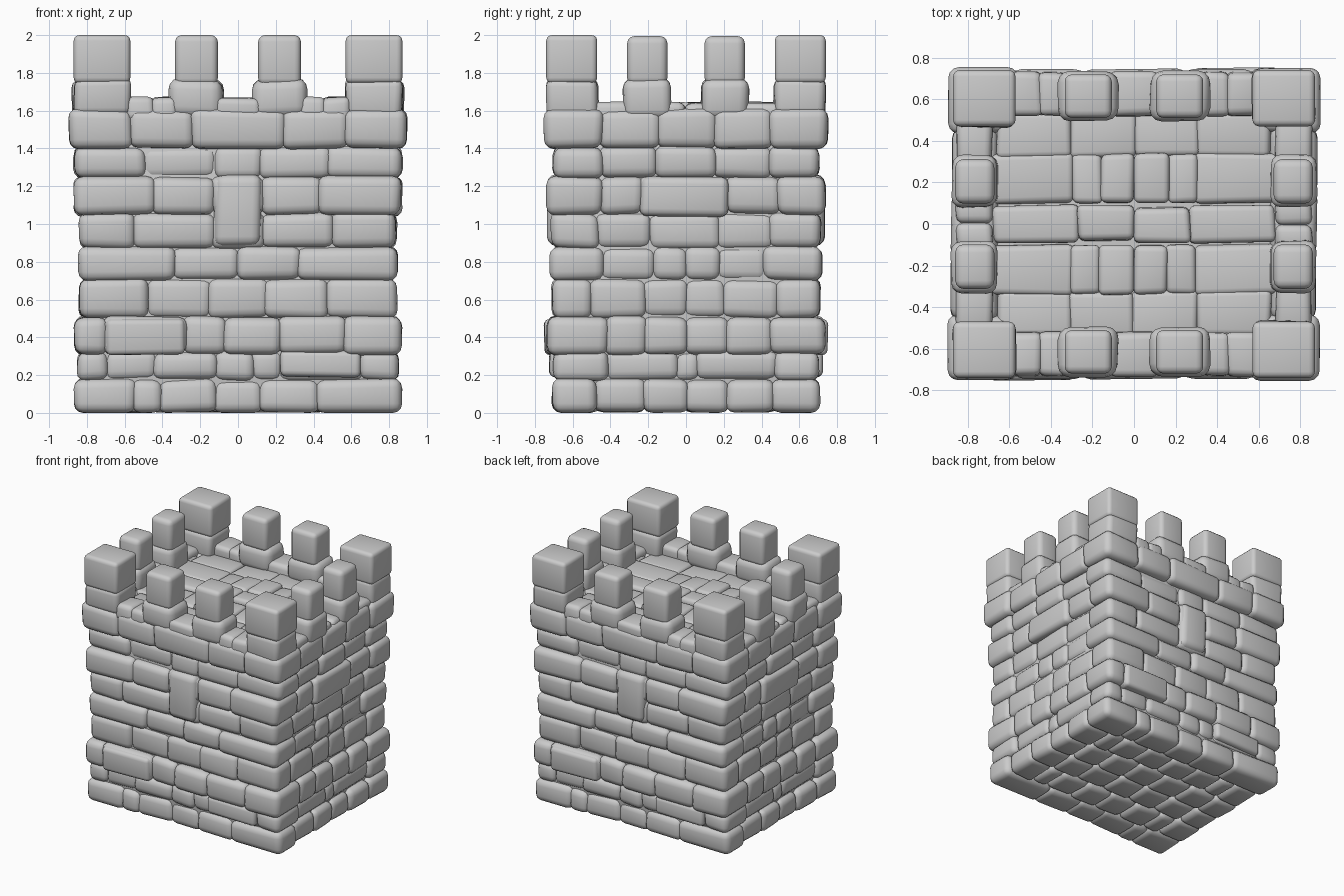
import bpy, bmesh, math, random
from mathutils import Matrix, Vector

if "Cube" in bpy.data.objects:
    bpy.data.objects.remove(bpy.data.objects["Cube"])

random.seed(4)


def stone(bm, x0, x1, y0, y1, z0, z1, bevel=0.05, jitter=0.008):
    """One rounded, slightly irregular stone block."""
    verts = bmesh.ops.create_cube(bm, size=1.0)["verts"]
    for v in verts:
        c = v.co
        v.co = Vector((x0 if c.x < 0 else x1, y0 if c.y < 0 else y1, z0 if c.z < 0 else z1))
        v.co += Vector([random.uniform(-jitter, jitter) for _ in range(3)])
        v.co.z = max(v.co.z, 0.0)
    edges = list({e for v in verts for e in v.link_edges})
    width = min(bevel, 0.36 * min(x1 - x0, y1 - y0, z1 - z0))
    bmesh.ops.bevel(bm, geom=edges, offset=width, segments=3, profile=0.5,
                    affect='EDGES', clamp_overlap=True)


def finish(bm, name, turn=True):
    """Add the copy turned half way round, then make a smooth shaded object."""
    if turn:
        geo = bmesh.ops.duplicate(bm, geom=bm.verts[:] + bm.edges[:] + bm.faces[:])["geom"]
        bmesh.ops.rotate(bm, verts=[g for g in geo if isinstance(g, bmesh.types.BMVert)],
                         cent=(0, 0, 0), matrix=Matrix.Rotation(math.pi, 3, 'Z'))
    bmesh.ops.recalc_face_normals(bm, faces=bm.faces[:])
    mesh = bpy.data.meshes.new(name)
    bm.to_mesh(mesh)
    bm.free()
    ob = bpy.data.objects.new(name, mesh)
    bpy.context.collection.objects.link(ob)
    bpy.ops.object.select_all(action='DESELECT')
    ob.select_set(True)
    bpy.context.view_layer.objects.active = ob
    bpy.ops.object.shade_smooth_by_angle(angle=math.radians(50))


# Courses: bottom, top, half width, half depth, front joints, side joints
courses = [
    (0.00, 0.18, .865, .705, (-.55, -.41, -.12, .12, .42), (-.48, -.22, 0, .22, .46)),
    (0.17, 0.33, .85, .705, (-.70, -.44, -.12, .08, .22, .65), (-.42, -.05, .06, .48)),
    (0.31, 0.51, .87, .74, (-.70, -.28, -.07, .22, .56), (-.42, -.22, 0, .22, .45)),
    (0.50, 0.71, .845, .71, (-.48, -.15, .15, .47), (-.50, -.22, 0, .20, .48)),
    (0.70, 0.88, .845, .72, (-.34, .0, .32), (-.44, -.17, 0, .17, .42)),
    (0.87, 1.06, .84, .715, (-.55, -.13, .13, .50), (-.47, -.19, .17, .45)),
    (1.05, 1.25, .865, .735, (-.45, -.13, .13, .43), (-.45, -.24, .22, .49)),
    (1.24, 1.41, .87, .705, (-.50, -.12, .12, .48), (-.45, -.16, .15, .45)),
    (1.40, 1.61, .895, .75, (-.57, -.24, .24, .57), (-.45, -.15, .15, .45)),
]
D = 0.24
lap = 0.012

# Wall stones: corners, front and right faces (the other half is turned)
bm = bmesh.new()
for z0, z1, hx, hy, f, s in courses:
    stone(bm, -hx, f[0] + lap, -hy, min(-s[-1], -.4) + lap, z0, z1)
    stone(bm, f[-1] - lap, hx, -hy, min(s[0], -.4) + lap, z0, z1)
    for a, b in zip(f, f[1:]):
        p = random.uniform(0.0, 0.025)
        stone(bm, a - lap, b + lap, -hy + p, -hy + D, z0, z1)
    for a, b in zip(s, s[1:]):
        p = random.uniform(0.0, 0.025)
        stone(bm, hx - D, hx - p, a - lap, b + lap, z0, z1)
# Tall key stone on the front and proud stones
stone(bm, -.125, .125, -.735, -.55, .88, 1.26)
stone(bm, -.70, -.28, -.75, -.55, .31, .50, 0.03)
stone(bm, .22, .65, -.725, -.52, .19, .33, 0.03)
stone(bm, .65, .87, -.24, .22, 1.04, 1.25, 0.04)
finish(bm, "wall_stones")

# Solid core filling the joints
bm = bmesh.new()
stone(bm, -.805, .805, -.67, .67, .05, 1.56, 0.03, 0)
finish(bm, "tower_core", False)

# Underside paving
bm = bmesh.new()
for j, (y0, y1) in enumerate([(-.48, -.23), (-.24, .01)]):
    xs = (-.62, -.38, -.13, .12, .38, .62) if j else (-.62, -.48, -.24, 0, .24, .48, .62)
    for a, b in zip(xs, xs[1:]):
        stone(bm, a, b + .01, y0, y1, random.uniform(0, .015), .15)
finish(bm, "base_paving")

# Roof paving
bm = bmesh.new()
stone(bm, -.68, -.26, -.09, .09, 1.45, 1.62, 0.03)
stone(bm, -.27, .005, -.08, .095, 1.45, 1.645, 0.03)
for x0, x1, t in [(-.70, -.29, 1.605), (-.31, -.16, 1.615), (-.17, .003, 1.63),
                  (-.003, .16, 1.625), (.15, .30, 1.61), (.29, .70, 1.605)]:
    stone(bm, x0, x1, -.34, -.10, 1.45, t, 0.03)
for x0, x1 in [(-.66, -.30), (-.31, .0), (-.01, .31), (.30, .66)]:
    stone(bm, x0, x1, -.54, -.32, 1.45, 1.60, 0.03)
finish(bm, "roof_paving")

# Low parapet between the merlons
bm = bmesh.new()
for x0, x1 in [(-.60, -.44), (-.46, -.32), (-.12, .12), (.32, .46), (.44, .60)]:
    stone(bm, x0, x1, -.73, -.52, 1.54, 1.67, 0.035)
for y0, y1 in [(-.50, -.29), (-.12, .0), (-.01, .12), (.29, .50)]:
    stone(bm, .68, .855, y0, y1, 1.52, 1.645, 0.035)
finish(bm, "parapet")

# Merlons, each a wider base stone below a squared top stone
bm = bmesh.new()
for s in (-1, 1):
    cx = .72 * s
    stone(bm, cx - .15, cx + .15, -.735, -.465, 1.57, 1.77, 0.04)
    stone(bm, cx - .15, cx + .15, -.74, -.47, 1.745, 2.0, 0.03, 0)
    cx = .22 * s
    stone(bm, cx - .145, cx + .145, -.735, -.495, 1.56, 1.77, 0.06)
    stone(bm, cx - .113, cx + .113, -.72, -.51, 1.735, 2.0, 0.035, 0)
    cy = .205 * s
    stone(bm, .66, .875, cy - .125, cy + .125, 1.56, 1.77, 0.05)
    stone(bm, .672, .86, cy - .107, cy + .107, 1.735, 1.995, 0.04, 0)
finish(bm, "merlons")
